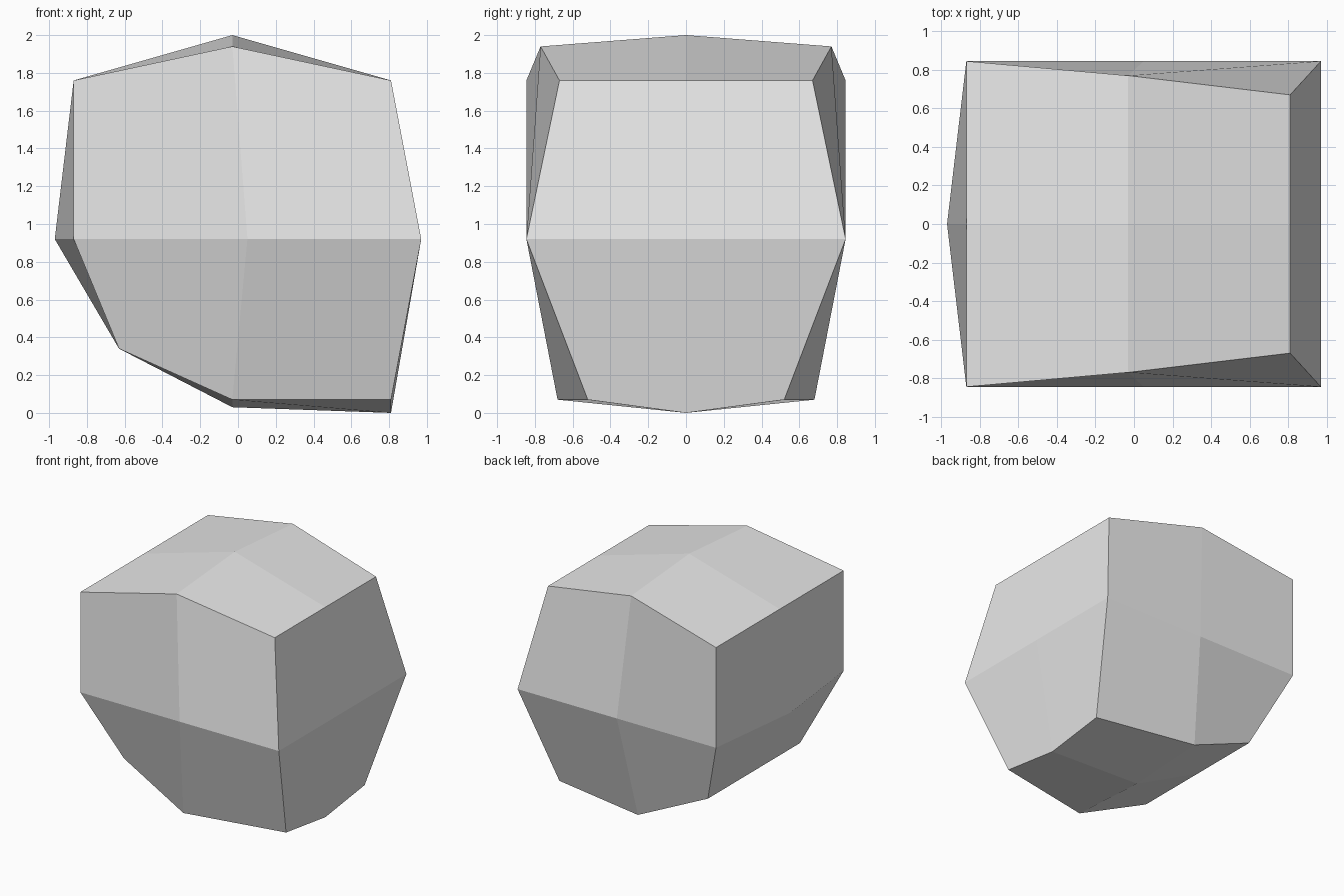
import bpy
import bmesh

cube = bpy.data.objects.get("Cube")
if cube:
    bpy.data.objects.remove(cube, do_unlink=True)

# One plain material
stone = bpy.data.materials.new("light_grey")
stone.use_nodes = True
stone.diffuse_color = (0.8, 0.8, 0.8, 1)
stone.node_tree.nodes["Principled BSDF"].inputs["Base Color"].default_value = (0.8, 0.8, 0.8, 1)

# Block sections along x; each level (bottom, middle, top) holds
# side point x, half depth, side point z, centre point x, centre point z
SECTIONS = {
    -1: [(-0.63, 0.61, 0.34, -0.63, 0.34),
         (-0.87, 0.845, 0.92, -0.97, 0.92),
         (-0.87, 0.845, 1.76, -0.87, 1.76)],
    0: [(-0.03, 0.68, 0.07, -0.03, 0.03),
        (0.05, 0.845, 0.92, 0.0, 0.92),
        (-0.03, 0.77, 1.94, -0.03, 2.0)],
    1: [(0.81, 0.52, 0.07, 0.81, 0.0),
        (0.97, 0.845, 0.92, 0.97, 0.92),
        (0.81, 0.67, 1.76, 0.81, 1.76)],
}

bm = bmesh.new()
grid = {}
for i, levels in SECTIONS.items():
    for k, (sx, half, sz, cx, cz) in zip((-1, 0, 1), levels):
        for j in (-1, 0, 1):
            if (i, j, k) != (0, 0, 0):      # the core of the block has no vertex
                co = (sx, j * half, sz) if j else (cx, 0, cz)
                grid[i, j, k] = bm.verts.new(co)

# Four quads on each of the six sides, starting at an edge midpoint
for axis in range(3):
    for side in (-1, 1):
        for a in (-1, 1):
            for b in (-1, 1):
                corners = []
                for u, v in ((a, 0), (a, b), (0, b), (0, 0)):
                    key = [u, v]
                    key.insert(axis, side)
                    corners.append(grid[tuple(key)])
                # wind the quad outwards
                outward = side * a * b * (1 if axis == 1 else -1)
                if outward < 0:
                    corners = [corners[0]] + corners[:0:-1]
                bm.faces.new(corners)

bmesh.ops.recalc_face_normals(bm, faces=bm.faces)
mesh = bpy.data.meshes.new("faceted_block")
bm.to_mesh(mesh)
bm.free()
mesh.materials.append(stone)
block = bpy.data.objects.new("faceted_block", mesh)
bpy.context.collection.objects.link(block)
